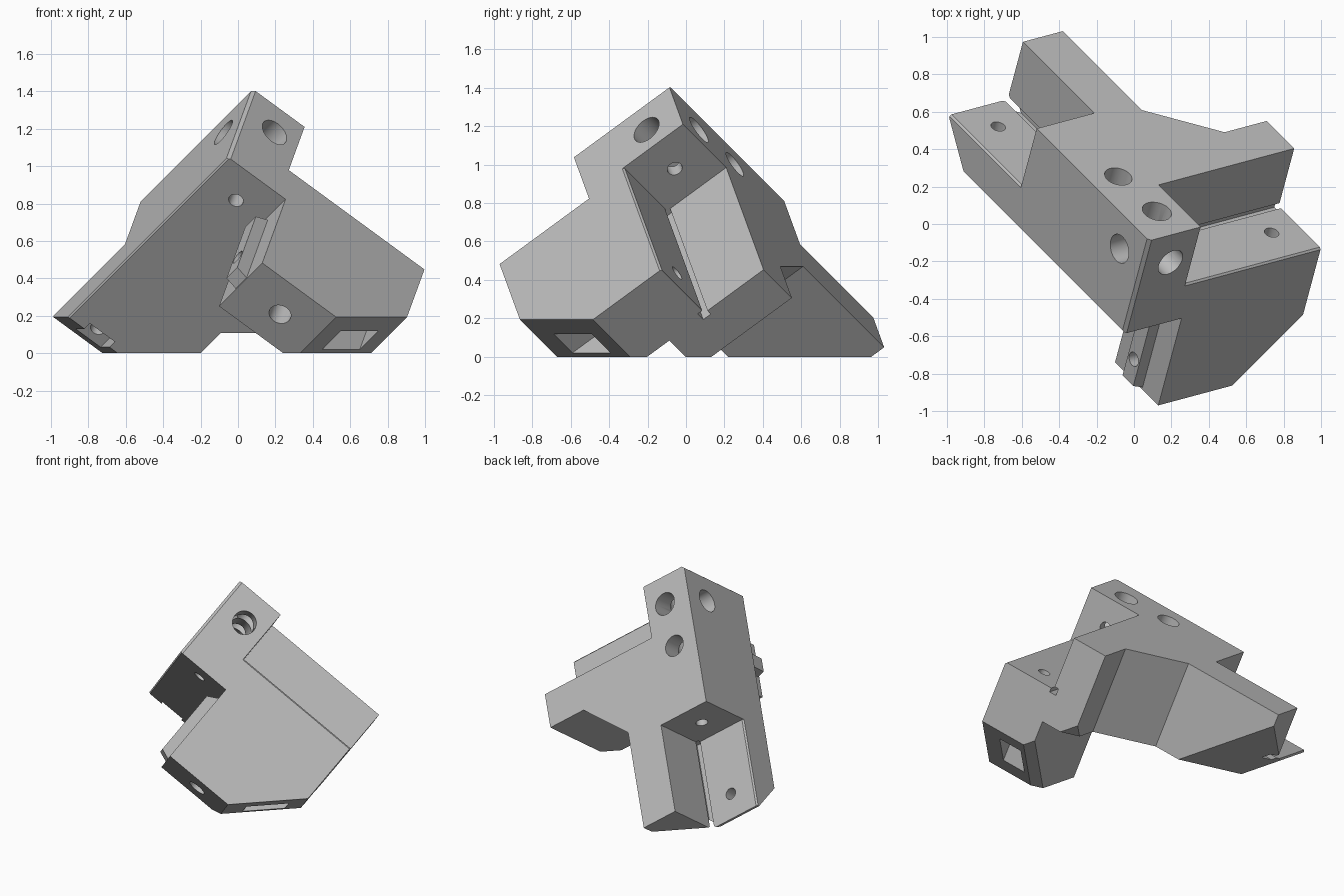
import bpy, bmesh
from math import sin, cos, radians, sqrt, tau
from mathutils import Matrix, Vector

if "Cube" in bpy.data.objects:
    bpy.data.objects.remove(bpy.data.objects["Cube"], do_unlink=True)

grey = bpy.data.materials.new("plain grey")
grey.use_nodes = True
colour = (0.5, 0.5, 0.5, 1)
grey.diffuse_color = colour
grey.node_tree.nodes["Principled BSDF"].inputs["Base Color"].default_value = colour

# Three square axes (0, 1, 2) run down from the peak, one along each leg
PEAK = Vector((0.08, -0.09, 1.412))
SLOT = 0.39      # side of the square bar each leg holds
SIDE = 0.63      # thickness of the long leg
CHOP = 2.11      # clipped leg tips


def leg_axis(deg):
    r = sqrt(2 / 3)
    return Vector((r * cos(radians(deg)), r * sin(radians(deg)), -1 / sqrt(3)))


def finish(bm, name):
    """Turn a shape in leg axes into an object."""
    bmesh.ops.recalc_face_normals(bm, faces=bm.faces)
    mesh = bpy.data.meshes.new(name)
    bm.to_mesh(mesh)
    bm.free()
    ob = bpy.data.objects.new(name, mesh)
    bpy.context.collection.objects.link(ob)
    return ob


def prism(name, outline, axis, lo, hi):
    """Extrude an outline, given in the other two axes in order, along an axis."""
    def place(p, h):
        co = list(p)
        co.insert(axis, h)
        return co
    bm = bmesh.new()
    rings = [[bm.verts.new(place(p, h)) for p in outline] for h in (lo, hi)]
    for ring in rings:
        bm.faces.new(ring)
    n = len(outline)
    for i in range(n):
        j = (i + 1) % n
        bm.faces.new((rings[0][i], rings[0][j], rings[1][j], rings[1][i]))
    return finish(bm, name)


def box(name, lo, hi):
    return prism(name, [(lo[0], lo[1]), (hi[0], lo[1]), (hi[0], hi[1]), (lo[0], hi[1])],
                 2, lo[2], hi[2])


def rod(name, axis, centre, radius, lo, hi, sides=32):
    ring = [(centre[0] + radius * cos(tau * i / sides),
             centre[1] + radius * sin(tau * i / sides)) for i in range(sides)]
    return prism(name, ring, axis, lo, hi)


def half_space(name, normal, d):
    """Large block filling the side where normal . point > d."""
    normal = Vector(normal)
    bm = bmesh.new()
    bmesh.ops.create_cube(bm, size=8)
    bm.transform(Matrix.Translation((0, 0, 4)))
    bm.transform(Matrix.Translation(normal * d / normal.length_squared)
                 @ normal.to_track_quat("Z", "Y").to_matrix().to_4x4())
    return finish(bm, name)


def combine(target, tool, operation):
    mod = target.modifiers.new(tool.name, "BOOLEAN")
    mod.operation = operation
    mod.solver = "EXACT"
    mod.object = tool
    bpy.context.view_layer.objects.active = target
    bpy.ops.object.modifier_apply(modifier=mod.name)
    bpy.data.objects.remove(tool, do_unlink=True)


# Back slab: long leg and short leg joined by a sloping web
body = prism("corner_bracket", [(0, 0), (0, 1.27), (0.645, 1.27), (0.645, 0.985),
             (0.97, 0.66), (1.7, 0.66), (1.7, 0)], 2, 0, SIDE)

# Front slab
combine(body, prism("front_slab", [(0, 0), (1.27, 0), (1.27, 1.22), (SLOT, 1.22),
        (SLOT, SIDE), (0, SIDE)], 0, 0, 0.4), "UNION")

# Outer limits: ground, clipped tips, bevelled top edges and flat peak
combine(body, half_space("ground_cut", (1, 1, 1), PEAK.z * sqrt(3)), "DIFFERENCE")
for n in ((1, 1, 0), (0, 1, 1), (1, 0, 1)):
    combine(body, half_space("tip_cut", n, CHOP), "DIFFERENCE")
    combine(body, half_space("edge_cut", [-v for v in n], -0.018), "DIFFERENCE")
combine(body, half_space("peak_cut", (-1, -1, -1), -0.055), "DIFFERENCE")

# Channels for the bars, with a relief groove in the inner corner
combine(body, box("long_channel", (1.04, -1, -1), (3, SLOT, SLOT)), "DIFFERENCE")
combine(body, box("short_channel", (-1, 0.35, -1), (SLOT, 3, SLOT)), "DIFFERENCE")
g0, g1 = SLOT - 0.02, SLOT + 0.03
combine(body, box("long_groove", (1.035, g0, g0), (3, g1, g1)), "DIFFERENCE")
combine(body, box("short_groove", (g0, 0.345, g0), (g1, 3, g1)), "DIFFERENCE")

# Guide rib on the open front channel
combine(body, prism("guide_rib", [(SLOT + 0.02, SIDE + 0.03), (0.32, SIDE + 0.08),
        (0.32, 1.18), (SLOT + 0.02, 1.215)], 0, 0.15, 0.25), "UNION")

# Small bevels along exposed long edges
e = 0.01
for name, axis, edge, start in (("lower_edge", 0, SIDE, -1),
                                ("long_shelf_edge", 0, SLOT, 1.04),
                                ("short_shelf_edge", 1, SLOT, 0.35)):
    s = -e if edge == SIDE else e
    combine(body, prism(name, [(-e, edge + 2 * s), (-e, edge - s), (2 * e, edge - s)],
                        axis, start, 3), "DIFFERENCE")

# Counterbored screw holes through the peak, one into each channel end
for axis, end in enumerate((1.04, 0.35, SIDE)):
    combine(body, rod("head_bore", axis, (0.2, 0.2), 0.08, -0.2, end - 0.17), "DIFFERENCE")
    combine(body, rod("screw_bore", axis, (0.2, 0.2), 0.04, end - 0.3, end + 0.05), "DIFFERENCE")

# Extra blind hole, shelf holes, rib hole and tip hole
for axis, centre, radius, lo, hi in (
        (2, (0.53, 0.18), 0.075, -0.1, 0.28),
        (2, (1.52, 0.195), 0.04, 0.3, 0.55),
        (2, (0.21, 1.09), 0.04, 0.3, 0.8),
        (1, (0.2, 1.035), 0.04, 0.2, 0.66),
        (2, (0.205, 0.66), 0.06, 1.0, 1.4)):
    combine(body, rod("bolt_hole", axis, centre, radius, lo, hi), "DIFFERENCE")

# Nut pockets in the clipped tips
combine(body, box("long_pocket", (1.43, 0.11, 0.5), (1.62, 0.28, 0.8)), "DIFFERENCE")
combine(body, box("front_pocket", (0.13, 0.99, 0.75), (0.3, 1.19, 1.4)), "DIFFERENCE")

# Stand the bracket on its clipped corner
frame = Matrix([leg_axis(d) for d in (135, 15, 255)]).transposed().to_4x4()
frame.translation = PEAK
body.data.transform(frame)

body.data.materials.clear()
body.data.materials.append(grey)
for p in body.data.polygons:
    p.material_index = 0
bpy.ops.object.select_all(action="DESELECT")
body.select_set(True)
bpy.context.view_layer.objects.active = body
bpy.ops.object.shade_smooth_by_angle(angle=radians(25))
